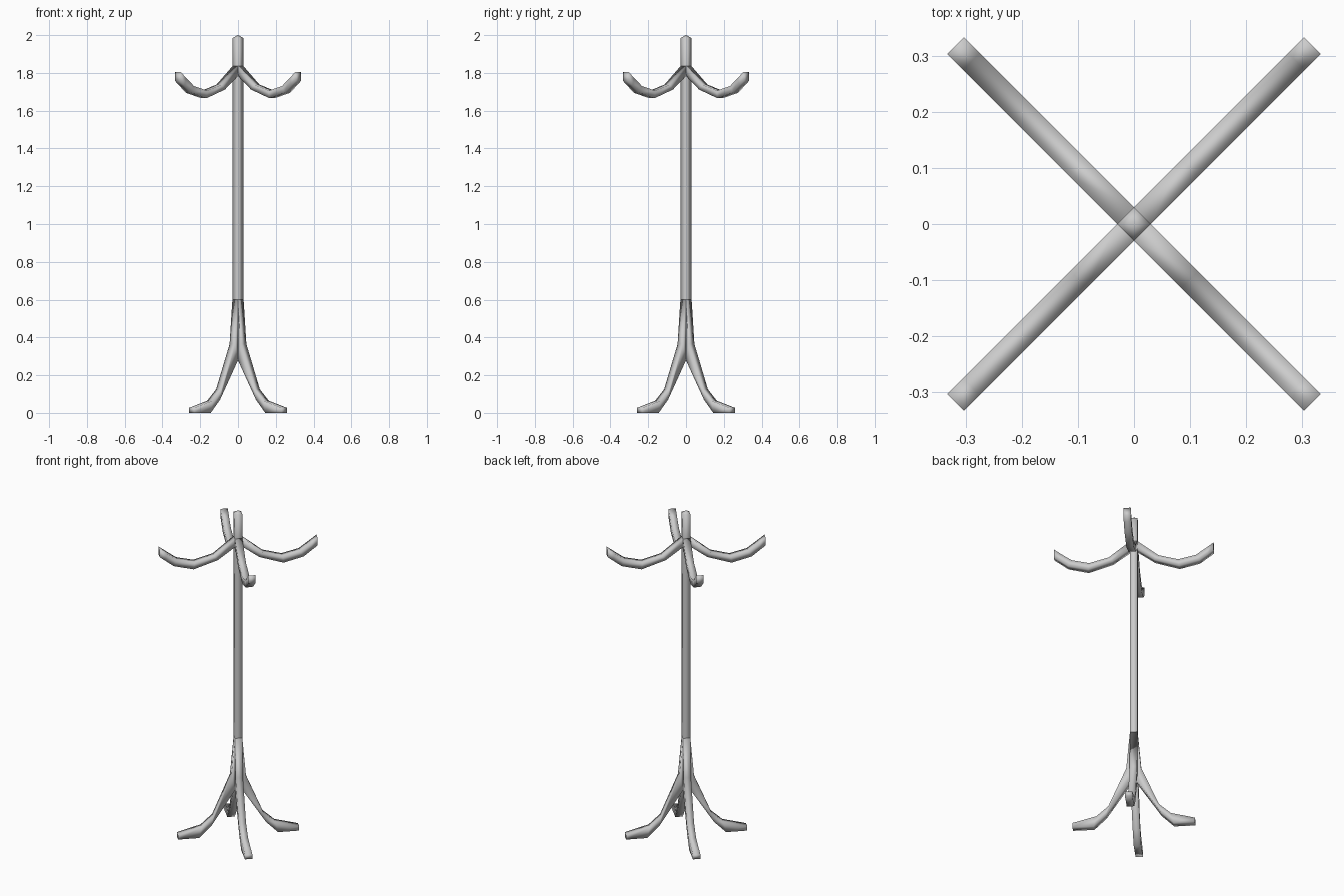
import bpy, bmesh, math
from mathutils import Matrix

cube = bpy.data.objects.get("Cube")
if cube:
    bpy.data.objects.remove(cube)

HALF = 0.021  # half the thickness of the square bars

grey = bpy.data.materials.new("plain grey")
grey.use_nodes = True
grey.diffuse_color = (0.6, 0.6, 0.6, 1)
grey.node_tree.nodes["Principled BSDF"].inputs["Base Color"].default_value = (0.6, 0.6, 0.6, 1)


def finish(bm, name, angle):
    """Turn a bmesh into a smooth shaded object turned about the z axis."""
    bmesh.ops.transform(bm, matrix=Matrix.Rotation(angle, 4, 'Z'), verts=bm.verts)
    bmesh.ops.recalc_face_normals(bm, faces=bm.faces)
    for f in bm.faces:
        f.smooth = True
    mesh = bpy.data.meshes.new(name)
    bm.to_mesh(mesh)
    bm.free()
    mesh.materials.append(grey)
    bpy.context.collection.objects.link(bpy.data.objects.new(name, mesh))


def loft(bm, rings):
    """Join rings of four points into a closed bar."""
    loops = [[bm.verts.new(p) for p in ring] for ring in rings]
    for a, b in zip(loops, loops[1:]):
        for i in range(4):
            j = (i + 1) % 4
            bm.faces.new((a[i], a[j], b[j], b[i]))
    bm.faces.new(loops[0])
    return loops[-1]


def bent_bar(name, upper, lower, angle):
    """Bar whose side outline is given by its upper and lower edges (r, z)."""
    bm = bmesh.new()
    rings = [[(u[0], -HALF, u[1]), (u[0], HALF, u[1]),
              (l[0], HALF, l[1]), (l[0], -HALF, l[1])] for u, l in zip(upper, lower)]
    bm.faces.new(loft(bm, rings))
    finish(bm, name, angle)


# Pole with a low pointed cap
bm = bmesh.new()
rim = loft(bm, [[(HALF * sx, HALF * sy, z) for sx, sy in ((1, 1), (-1, 1), (-1, -1), (1, -1))]
                for z in (0.28, 0.6, 1.82, 1.985)])
tip = bm.verts.new((0, 0, 2))
for i in range(4):
    bm.faces.new((rim[i], rim[(i + 1) % 4], tip))
finish(bm, "pole", math.pi / 4)

# Side outlines of the coat hooks and the feet
hook_upper = [(0.02, 1.836), (0.14, 1.738), (0.251, 1.706), (0.35, 1.73), (0.41, 1.774), (0.45, 1.805)]
hook_lower = [(0.02, 1.785), (0.118, 1.712), (0.256, 1.666), (0.37, 1.695), (0.42, 1.734), (0.45, 1.757)]
leg_upper = [(0.021, 0.6), (0.042, 0.365), (0.143, 0.125), (0.21, 0.064), (0.345, 0.027)]
leg_lower = [(0.02, 0.56), (0.02, 0.28), (0.155, 0.07), (0.225, 0), (0.345, 0)]

# Four hooks and four legs on the diagonals
for i, place in enumerate(("back_left", "back_right", "front_right", "front_left")):
    angle = math.pi / 4 + i * math.pi / 2
    bent_bar(place + "_hook", hook_upper, hook_lower, angle)
    bent_bar(place + "_leg", leg_upper, leg_lower, angle)
